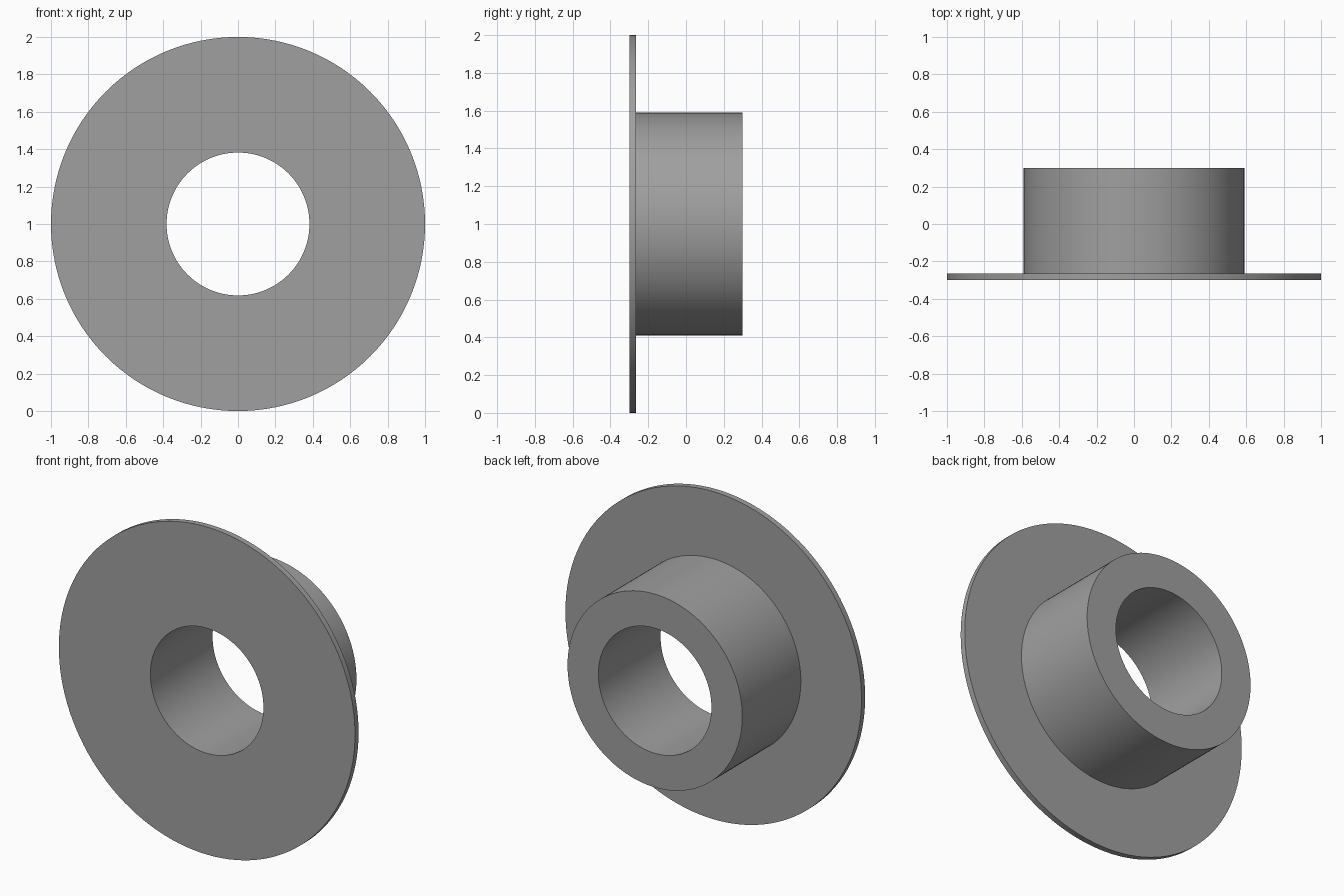
import bpy, bmesh, math
from mathutils import Vector

if "Cube" in bpy.data.objects:
    bpy.data.objects.remove(bpy.data.objects["Cube"])

SEGMENTS = 128
HOLE_R, HUB_R, FLANGE_R = 0.382, 0.59, 1.0
FRONT_Y, STEP_Y, BACK_Y = -0.30, -0.265, 0.30

# Closed cross-section (radius, y) of the flanged bushing
profile = [(HOLE_R, FRONT_Y), (FLANGE_R, FRONT_Y), (FLANGE_R, STEP_Y),
           (HUB_R, STEP_Y), (HUB_R, BACK_Y), (HOLE_R, BACK_Y)]

# Revolve the section around the y axis, centred at z = 1
bm = bmesh.new()
rings = []
for i in range(SEGMENTS):
    a = 2 * math.pi * i / SEGMENTS
    rings.append([bm.verts.new(Vector((r * math.cos(a), y, 1 + r * math.sin(a))))
                  for r, y in profile])
for i in range(SEGMENTS):
    ring, following = rings[i], rings[(i + 1) % SEGMENTS]
    for j in range(len(profile)):
        k = (j + 1) % len(profile)
        bm.faces.new((ring[j], ring[k], following[k], following[j]))
bmesh.ops.recalc_face_normals(bm, faces=bm.faces[:])

mesh = bpy.data.meshes.new("flanged_bushing")
bm.to_mesh(mesh)
bm.free()
bushing = bpy.data.objects.new("flanged_bushing", mesh)
bpy.context.collection.objects.link(bushing)

# Plain grey finish
grey = bpy.data.materials.new("grey")
grey.diffuse_color = (0.35, 0.35, 0.35, 1)
grey.use_nodes = True
grey.node_tree.nodes["Principled BSDF"].inputs["Base Color"].default_value = grey.diffuse_color
mesh.materials.append(grey)

# Smooth walls with sharp rims
bpy.context.view_layer.objects.active = bushing
bushing.select_set(True)
bpy.ops.object.shade_smooth_by_angle(angle=math.radians(30))
